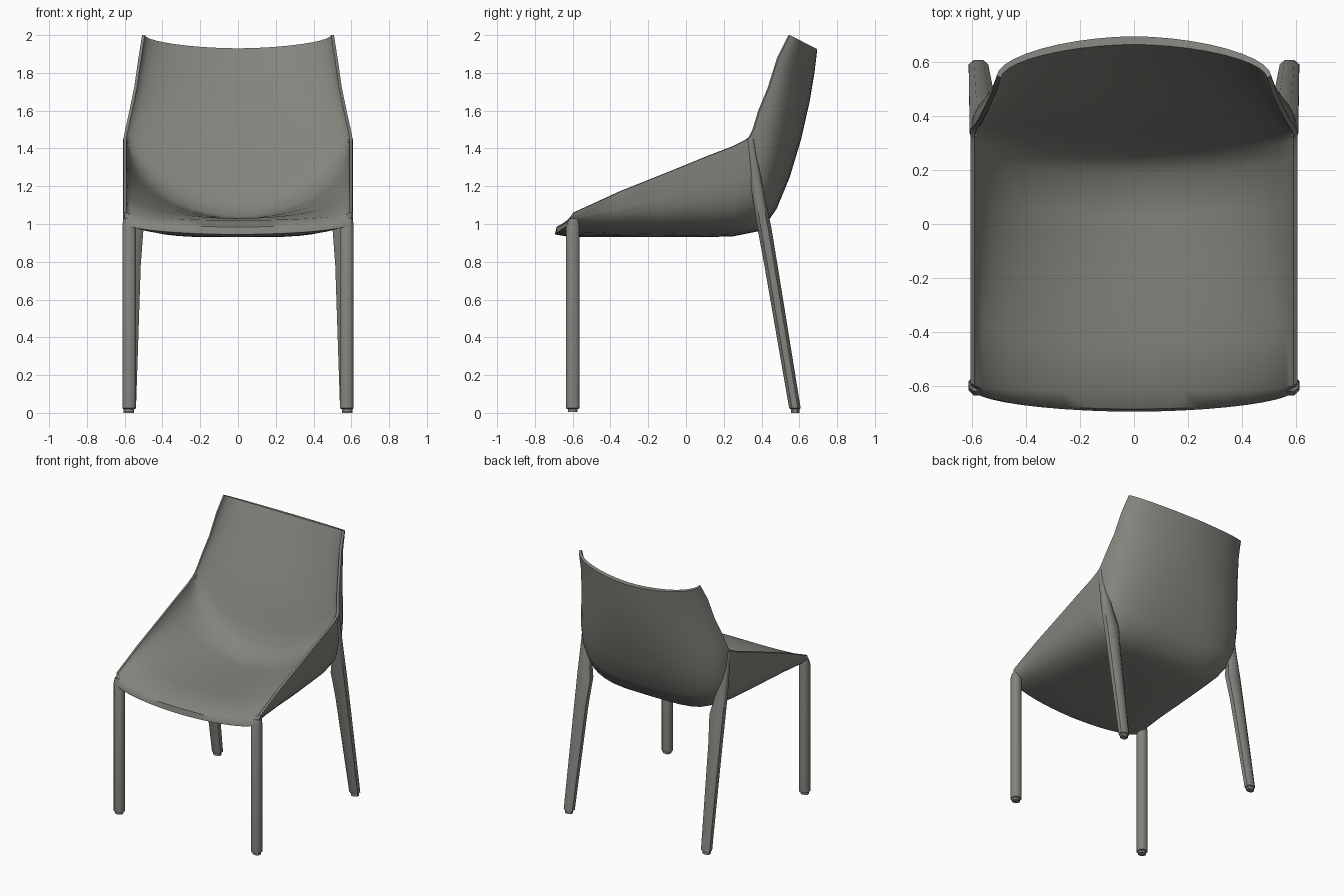
import bpy, bmesh, math

if "Cube" in bpy.data.objects:
    bpy.data.objects.remove(bpy.data.objects["Cube"])

grey = bpy.data.materials.new("warm grey")
grey.diffuse_color = (0.23, 0.227, 0.206, 1)
grey.use_nodes = True
grey.node_tree.nodes["Principled BSDF"].inputs["Base Color"].default_value = grey.diffuse_color


def finish(bm, name, angle):
    bmesh.ops.recalc_face_normals(bm, faces=bm.faces)
    me = bpy.data.meshes.new(name)
    bm.to_mesh(me)
    bm.free()
    me.materials.append(grey)
    ob = bpy.data.objects.new(name, me)
    bpy.context.collection.objects.link(ob)
    bpy.ops.object.select_all(action='DESELECT')
    ob.select_set(True)
    bpy.context.view_layer.objects.active = ob
    bpy.ops.object.shade_smooth_by_angle(angle=math.radians(angle))
    return ob


def section(centre, edge, half, n, segs=20):
    """Superellipse U-section from left edge through the centre to right edge."""
    pts = []
    for i in range(segs + 1):
        t = (i / segs * 2 - 1) * math.pi / 2
        s, c = abs(math.sin(t)), max(0.0, math.cos(t))
        f = 1 - (c ** (2 / n) if c > 1e-6 else 0)
        x = math.copysign(half * s ** (2 / n), t)
        pts.append((x, centre[0] + (edge[0] - centre[0]) * f,
                    centre[1] + (edge[1] - centre[1]) * f))
    return pts


# Seat and back shell: outer centre, rim, inner centre (y, z), half width, exponents
stations = [
    ((-.695, .945), (-.615, 1.00), (-.685, .985), .595, 1.9, 1.9),
    ((-.62, .932), (-.59, 1.06), (-.62, 1.02), .605, 2.8, 2.0),
    ((-.40, .93), (-.35, 1.17), (-.45, 1.03), .605, 3.6, 2.0),
    ((-.15, .93), (-.10, 1.27), (-.20, 1.03), .605, 4.0, 1.9),
    ((.10, .93), (.12, 1.36), (.03, 1.03), .605, 4.0, 1.85),
    ((.25, .935), (.25, 1.41), (.19, 1.04), .605, 4.0, 1.8),
    ((.40, .965), (.32, 1.445), (.26, 1.12), .605, 3.8, 1.8),
    ((.48, 1.08), (.34, 1.46), (.31, 1.22), .605, 3.2, 1.9),
    ((.55, 1.25), (.36, 1.50), (.36, 1.35), .597, 2.7, 2.0),
    ((.61, 1.45), (.39, 1.60), (.43, 1.50), .575, 2.3, 1.9),
    ((.655, 1.65), (.44, 1.72), (.53, 1.68), .550, 2.0, 1.9),
    ((.68, 1.80), (.49, 1.88), (.60, 1.81), .527, 1.9, 1.85),
    ((.695, 1.925), (.55, 2.0), (.665, 1.93), .508, 1.8, 1.8),
]
bm = bmesh.new()
loops = []
for outer, rim, inner, half, n_out, n_in in stations:
    a = section(outer, rim, half, n_out)
    b = section(inner, (rim[0] - .008, rim[1]), half - .015, n_in)
    loops.append([bm.verts.new(p) for p in a + b[::-1]])
count = len(loops[0])
for r, s in zip(loops, loops[1:]):
    for i in range(count):
        j = (i + 1) % count
        bm.faces.new((r[i], r[j], s[j], s[i]))
# Close the front lip and the top edge
for r in (loops[0], loops[-1]):
    for i in range(count // 2 - 1):
        bm.faces.new((r[i], r[i + 1], r[count - 2 - i], r[count - 1 - i]))
finish(bm, "seat_shell", 45)


def leg(name, rings):
    """Chamfered bar through rings of (x0, x1, y0, y1, z), mirrored across x."""
    bm = bmesh.new()
    prev = None
    for x0, x1, y0, y1, z in rings:
        cx, cy, hx, hy = (x0 + x1) / 2, (y0 + y1) / 2, (x1 - x0) / 2, (y1 - y0) / 2
        shape = [(1, .5), (.5, 1), (-.5, 1), (-1, .5), (-1, -.5), (-.5, -1), (.5, -1), (1, -.5)]
        ring = [bm.verts.new((cx + hx * u, cy + hy * v, z)) for u, v in shape]
        if prev:
            for i in range(8):
                j = (i + 1) % 8
                bm.faces.new((prev[i], prev[j], ring[j], ring[i]))
        else:
            bm.faces.new(ring)
        prev = ring
    bm.faces.new(prev)
    ob = finish(bm, name, 50)
    ob.modifiers.new("mirror", 'MIRROR')


# Front legs: straight posts with a small recessed foot
leg("front_legs", [(.55, .605, -.625, -.575, .005), (.55, .605, -.625, -.575, .02),
                   (.54, .612, -.635, -.563, .025), (.54, .612, -.635, -.563, .99),
                   (.55, .608, -.618, -.57, 1.03)])

# Rear legs: splayed back, widening under the shell, tapering into the arm tip
leg("rear_legs", [(.55, .605, .555, .60, 0), (.55, .605, .555, .60, .02),
                  (.54, .612, .546, .607, .025), (.515, .61, .415, .485, .78),
                  (.50, .61, .378, .452, .98), (.54, .61, .347, .410, 1.18),
                  (.58, .608, .322, .358, 1.45)])
